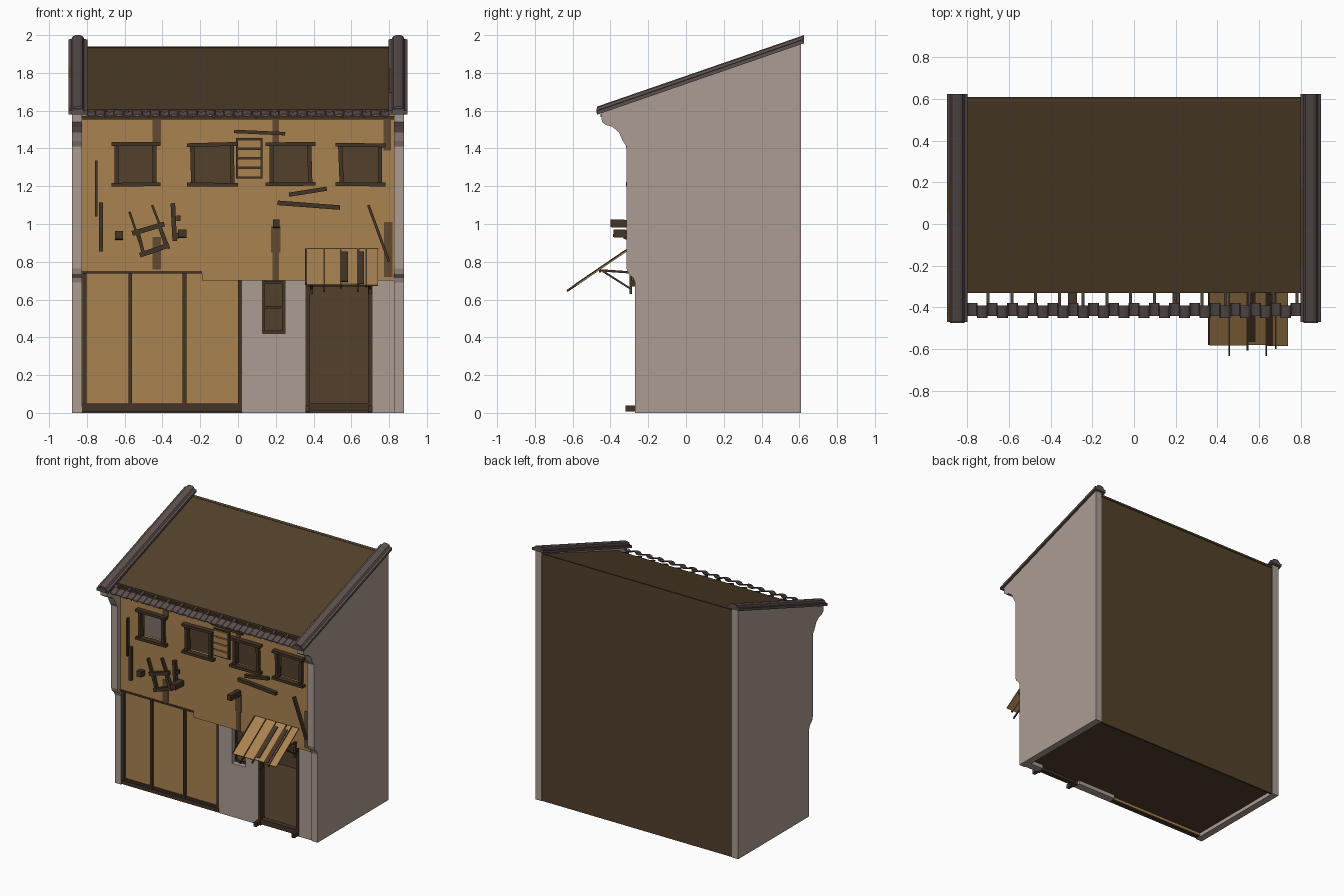
import bpy, bmesh, math, random
from mathutils import Vector as V

random.seed(4)

def mat(name, r, g, b):
    m = bpy.data.materials.new(name)
    lin = [((c / 255 + 0.055) / 1.055) ** 2.4 for c in (r, g, b)]
    m.diffuse_color = (*lin, 1)
    return m

TAN = mat("tan plaster", 170, 131, 80)
GREY = mat("grey stone", 171, 156, 147)
DARK = mat("dark timber", 68, 52, 37)
BROWN = mat("brown boards", 82, 64, 43)
SLATE = mat("slate tile", 92, 80, 78)
POST = mat("weathered post", 98, 74, 48)

def prism(name, pts, vec, m):
    """Extrude a planar outline along a vector."""
    bm = bmesh.new()
    f = bm.faces.new([bm.verts.new(p) for p in pts])
    r = bmesh.ops.extrude_face_region(bm, geom=[f])
    bmesh.ops.translate(bm, vec=V(vec), verts=[v for v in r["geom"] if isinstance(v, bmesh.types.BMVert)])
    bmesh.ops.recalc_face_normals(bm, faces=bm.faces)
    me = bpy.data.meshes.new(name)
    bm.to_mesh(me)
    bm.free()
    me.materials.append(m)
    ob = bpy.data.objects.new(name, me)
    bpy.context.collection.objects.link(ob)
    return ob

def box(name, x0, x1, y0, y1, z0, z1, m):
    return prism(name, [(x0, y0, z0), (x1, y0, z0), (x1, y1, z0), (x0, y1, z0)], (0, 0, z1 - z0), m)

def bar(name, a, b, w, d, m):
    """Straight timber from a to b: w across, d deep (y, or x when it runs along y)."""
    a, b = V(a), V(b)
    t = (b - a).normalized()
    ref = V((0, 1, 0)) if abs(t.y) < 0.3 else V((1, 0, 0))
    s = t.cross(ref).normalized() * w / 2
    r = ref * d / 2
    return prism(name, [a - s - r, a + s - r, a + s + r, a - s + r], b - a, m)

F = -0.28            # upper front wall plane
SLOPE = 0.355
def roof_z(y):
    return 1.94 + (y - 0.61) * SLOPE

# side walls with stepped and corbelled front edge
prof = [(0.61, 0), (0.61, 1.968), (-0.45, 1.592), (-0.445, 1.54), (-0.425, 1.525), (-0.39, 1.515),
        (-0.355, 1.485), (-0.335, 1.44), (-0.315, 1.41), (-0.315, 0.765), (-0.305, 0.735),
        (-0.28, 0.715), (-0.27, 0.69), (-0.27, 0)]
for s in (-1, 1):
    prism("side_wall", [(s * 0.88, y, z) for y, z in prof], (-s * 0.055, 0, 0), GREY)
    # ridge coping along the sloping top
    cap = [(-.05, -.01), (-.05, .01), (-.034, .013), (-.026, .027), (-.012, .033),
           (.012, .033), (.026, .027), (.034, .013), (.05, .01), (.05, -.01)]
    prism("wall_coping", [(s * 0.848 + x, -0.47, 1.589 + h) for x, h in cap], (0, 1.095, 0.378), SLATE)
    prism("coping_end", [(s * 0.848 + x, -0.475, z) for x, z in
          ((-.035, 1.585), (.035, 1.585), (.025, 1.61), (-.025, 1.61))], (0, 0.03, 0.01), SLATE)

# bare timber patches on the copings
for x, y0, y1 in ((0.806, -0.20, 0.18), (-0.892, -0.45, -0.38), (-0.892, 0.05, 0.2)):
    z = 1.589 + 0.012 + (y0 + 0.47) * 0.378 / 1.095
    prism("coping_patch", [(x - .006, y0, z - .004), (x + .008, y0, z - .004), (x + .008, y0, z + .001),
          (x - .006, y0, z + .001)], (0, y1 - y0, (y1 - y0) * 0.345), POST)

# raised floor, back and roof sheet
box("floor", -0.825, 0.825, -0.23, 0.6, 0.03, 0.04, BROWN)
box("back_wall", -0.825, 0.825, 0.59, 0.605, 0, 1.935, BROWN)
prism("roof", [(-0.825, -0.33, roof_z(-0.33)), (-0.825, 0.61, 1.94), (-0.825, 0.61, 1.925),
      (-0.825, -0.33, roof_z(-0.33) - 0.015)], (1.65, 0, 0), BROWN)

# upper front wall around four open windows
wins = [(-0.64, -0.44), (-0.24, -0.03), (0.175, 0.38), (0.545, 0.75)]
box("upper_wall_low", -0.825, -0.19, F, F + 0.04, 0.75, 1.21, TAN)
box("upper_wall_low", -0.19, 0.825, F, F + 0.04, 0.70, 1.21, TAN)
box("upper_wall_top", -0.825, 0.825, F, F + 0.04, 1.42, 1.60, TAN)
edges = [-0.825] + [x for w in wins for x in w] + [0.825]
for i in range(0, len(edges), 2):
    box("window_pier", edges[i], edges[i + 1], F, F + 0.04, 1.21, 1.42, TAN)

# rough window frames
for x0, x1 in wins:
    j = lambda: random.uniform(-0.005, 0.005)
    y = F - 0.005
    for x in (x0, x1):
        bar("window_jamb", (x + j(), y, 1.21), (x + j(), y, 1.42), 0.022, 0.04, DARK)
    for z in (1.212, 1.42):
        bar("window_rail", (x0 - 0.03, y - 0.01, z + j()), (x1 + 0.03, y - 0.01, z + j()), 0.02, 0.045, DARK)

# lower left panelled front
box("panel_wall", -0.825, 0.02, -0.25, -0.225, 0.01, 0.75, TAN)
for x in (-0.813, -0.57, -0.283, 0.01):
    box("panel_post", x - 0.01, x + 0.01, -0.265, -0.24, 0.03, 0.745 if x < -0.2 else 0.70, DARK)
box("panel_sill", -0.825, 0.02, -0.268, -0.23, 0.005, 0.035, DARK)
box("panel_sill_top", -0.825, 0.02, -0.262, -0.23, 0.035, 0.05, DARK)
box("panel_header", -0.825, -0.19, -0.284, -0.24, 0.738, 0.752, DARK)

# lower grey wall with small window and doorway
for x0, x1, z1 in ((0.02, 0.13, 0.7), (0.13, 0.25, 0.42), (0.25, 0.36, 0.7), (0.71, 0.83, 0.7)):
    box("stone_wall", x0, x1, -0.262, -0.20, 0, z1, GREY)
for x in (0.135, 0.242):
    box("small_window_side", x - 0.006, x + 0.006, -0.225, -0.205, 0.42, 0.7, DARK)
for z in (0.428, 0.56, 0.69):
    box("small_window_bar", 0.13, 0.25, -0.225, -0.21, z - 0.007, z + 0.007, DARK)
for x in (0.37, 0.70):
    box("door_jamb", x - 0.012, x + 0.012, -0.265, -0.22, 0, 0.7, DARK)
    box("threshold_end", x - 0.012, x + 0.012, -0.32, -0.22, 0.008, 0.04, DARK)
box("door_threshold", 0.36, 0.71, -0.265, -0.225, 0.01, 0.05, DARK)
box("door_header", 0.36, 0.71, -0.285, -0.23, 0.67, 0.70, DARK)

# exposed posts showing through the plaster
for x, w, z0, z1 in ((-0.43, .046, 1.43, 1.55), (-0.43, .046, 0.76, 0.93), (0.2, .036, 1.43, 1.55),
                     (0.2, .036, 0.70, 0.93), (0.2, .052, 0.85, 0.99), (0.79, .04, 1.39, 1.55), (0.795, .045, 0.72, 1.01)):
    box("exposed_post", x - w / 2, x + w / 2, F - 0.006, F + 0.002, z0, z1, POST)

# loose boards on the wall: x0, z0, x1, z1, width
boards = [(-.02, 1.49, .25, 1.478, .018), (.27, 1.155, .47, 1.187, .022), (.21, 1.112, .54, 1.087, .024),
          (-.75, 1.04, -.75, 1.335, .012), (-.725, .855, -.725, 1.115, .02), (.69, 1.10, .80, .80, .014),
          (-.345, 1.11, -.335, .91, .024), (-.325, 1.03, -.305, 1.03, .03), (-.34, .92, -.30, .955, .025),
          # broken lattice
          (-.575, 1.065, -.495, .83, .012), (-.455, 1.10, -.365, .87, .012),
          (-.56, .95, -.39, 1.0, .026), (-.52, .835, -.365, .888, .026), (-.53, .96, -.50, .84, .018),
          (-.42, 1.0, -.38, .88, .018)]
for x0, z0, x1, z1, w in boards:
    bar("loose_board", (x0, F - 0.012, z0), (x1, F - 0.012, z1), w, 0.03, DARK)

# beam stubs
for x, z, y, w in ((-0.63, 0.937, -0.33, .04), (-0.295, 0.947, -0.385, .045), (0.203, 1.0, -0.40, .035)):
    bar("beam_stub", (x, F, z), (x, y, z + 0.004), 0.042, w, DARK)

# slatted shutter between the middle windows
box("shutter_back", -0.01, 0.13, F - 0.012, F, 1.24, 1.455, DARK)
for i in range(4):
    box("shutter_slat", -0.003, 0.123, F - 0.024, F - 0.006, 1.25 + i * 0.051, 1.293 + i * 0.051, TAN)

# eaves: beam, rafters and alternating curved tiles
box("eaves_beam", -0.825, 0.825, -0.315, F, 1.552, 1.572, DARK)
for i in range(14):
    x = -0.70 + i * 0.114
    bar("eaves_rafter", (x, -0.30, roof_z(-0.30) - 0.012), (x, -0.40, roof_z(-0.40) - 0.012), 0.016, 0.014, SLATE)
N = 33
for i in range(N):
    x = -0.777 + i * 1.554 / (N - 1)
    up = 1 if i % 2 else -1
    y = -0.452 if i % 2 else -0.442
    z = roof_z(y) + (0.006 if up > 0 else 0.012)
    arc = [math.pi * k / 6 for k in range(7)]
    pts = [(x + 0.026 * math.cos(a), y, z + up * 0.014 * math.sin(a)) for a in arc]
    pts += [(x + 0.021 * math.cos(a), y, z + up * (0.009 * math.sin(a) - 0.002)) for a in reversed(arc)]
    prism("eaves_tile", pts, (0, 0.062, 0.022), SLATE)

# awning of sloping planks over the door: x, width, start and end along slope, lift, colour
def slope_pt(x, t, lift=0.0):
    return (x, -0.30 - 0.33 * t, 0.868 - 0.225 * t + lift)

planks = [(.408, .09, 0, .85, 0, TAN), (.50, .08, 0, .85, 0, TAN), (.590, .09, 0, .84, 0, TAN),
          (.690, .10, 0, .86, 0, TAN), (.564, .036, .1, .8, .006, DARK), (.652, .032, .1, .85, .006, DARK)]
for x, w, t0, t1, lift, m in planks:
    bar("awning_plank", slope_pt(x, t0, lift), slope_pt(x, t1, lift), 0.008, w, m)
for x, t in ((0.36, .84), (0.457, 1.0), (0.545, .92), (0.634, 1.0), (0.68, .9)):
    bar("awning_batten", slope_pt(x, 0.02, 0.003), slope_pt(x, t, 0.002), 0.012, 0.008, DARK)
for x in (0.39, 0.70):
    bar("awning_arm", (x, -0.46, 0.755), (x, -0.27, 0.742), 0.012, 0.014, DARK)
    bar("awning_brace", (x, -0.44, 0.75), (x, -0.29, 0.655), 0.010, 0.012, DARK)
    box("awning_post", x - .008, x + .008, -0.30, -0.285, 0.63, 0.745, DARK)
bar("awning_crossbar", (0.37, -0.455, 0.748), (0.73, -0.455, 0.748), 0.012, 0.012, DARK)
